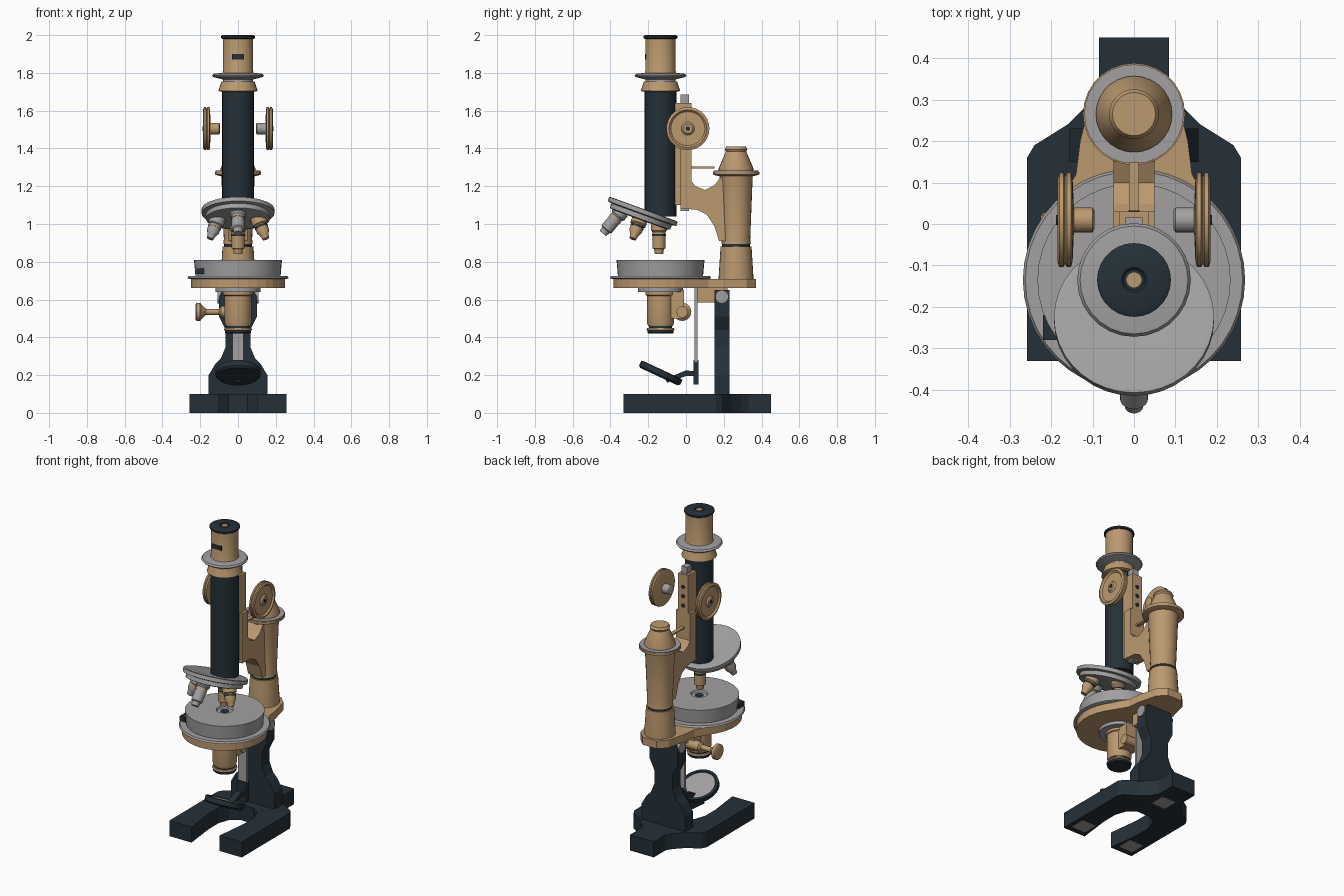
import bpy, bmesh
from math import pi, sin, cos, radians
from mathutils import Vector, Matrix

cube = bpy.data.objects.get("Cube")
if cube:
    bpy.data.objects.remove(cube, do_unlink=True)


def material(name, colour):
    mat = bpy.data.materials.new(name)
    mat.use_nodes = True
    mat.diffuse_color = (*colour, 1)
    mat.node_tree.nodes["Principled BSDF"].inputs["Base Color"].default_value = (*colour, 1)
    return mat


BRASS = material("brass", (0.5, 0.32, 0.16))
DARK = material("dark enamel", (0.018, 0.03, 0.04))
STEEL = material("grey steel", (0.36, 0.35, 0.35))
DOWN = Vector((0, 0, -1))
UP = Vector((0, 0, 1))
TUBE_Y = -0.135
PILLAR_Y = 0.265


def finish(name, bm, mat, smooth=False):
    bmesh.ops.recalc_face_normals(bm, faces=bm.faces)
    mesh = bpy.data.meshes.new(name)
    bm.to_mesh(mesh)
    bm.free()
    mesh.materials.append(mat)
    obj = bpy.data.objects.new(name, mesh)
    bpy.context.collection.objects.link(obj)
    if smooth:
        bpy.ops.object.select_all(action='DESELECT')
        obj.select_set(True)
        bpy.context.view_layer.objects.active = obj
        bpy.ops.object.shade_smooth_by_angle(angle=radians(35))
    return obj


def lathe(name, mat, profile, origin=(0, 0, 0), axis=UP, sides=28):
    """Spin (radius, height) points around an axis, closing both ends."""
    turn = Matrix.Translation(origin) @ UP.rotation_difference(Vector(axis)).to_matrix().to_4x4()
    bm = bmesh.new()
    rings = []
    for r, h in profile:
        rings.append([bm.verts.new(turn @ Vector((r * cos(2 * pi * i / sides),
                                                  r * sin(2 * pi * i / sides), h)))
                      for i in range(sides)])
    for low, high in zip(rings, rings[1:]):
        for i in range(sides):
            j = (i + 1) % sides
            bm.faces.new((low[i], low[j], high[j], high[i]))
    bm.faces.new(rings[0])
    bm.faces.new(rings[-1])
    return finish(name, bm, mat, True)


def prism(name, mat, points, axis, lo, hi):
    """Extrude a flat outline along x, y or z."""
    k = "xyz".index(axis)
    bm = bmesh.new()
    verts = []
    for p in points:
        co = list(p)
        co.insert(k, lo)
        verts.append(bm.verts.new(co))
    face = bm.faces.new(verts)
    new = bmesh.ops.extrude_face_region(bm, geom=[face])["geom"]
    shift = Vector((0, 0, 0))
    shift[k] = hi - lo
    bmesh.ops.translate(bm, vec=shift, verts=[v for v in new if isinstance(v, bmesh.types.BMVert)])
    return finish(name, bm, mat)


def box(name, mat, x, y, z):
    return prism(name, mat, [(x[0], y[0]), (x[1], y[0]), (x[1], y[1]), (x[0], y[1])], "z", *z)


def mirrored(half):
    return half + [(-x, y) for x, y in reversed(half)]


# Horseshoe base with foot pads
outline = [(0.1, -0.33), (0.258, -0.33), (0.258, 0.16), (0.24, 0.19), (0.16, 0.24),
           (0.11, 0.29), (0.085, 0.33), (0.085, 0.45)]
slot = [(0.05, 0.09), (0.1, 0.05), (0.125, -0.02), (0.125, -0.12)]
prism("base", DARK, mirrored(slot + outline), "z", 0, 0.1)
for name, x, y in (("left_pad", 0.18, -0.24), ("right_pad", -0.18, -0.24), ("back_pad", 0, 0.27)):
    box(name, STEEL, (x - 0.05, x + 0.05), (y - 0.05, y + 0.05), (-0.001, 0.004))

# Upright column with hinge
column = [(0.155, 0.1), (0.155, 0.2), (0.12, 0.26), (0.09, 0.29), (0.065, 0.35),
          (0.065, 0.44), (0.1, 0.51), (0.1, 0.62), (0.08, 0.65)]
prism("column", DARK, mirrored(column), "y", 0.15, 0.23)
lathe("hinge_pin", STEEL, [(0.035, -0.108), (0.035, 0.108)], (0, 0.19, 0.615), (1, 0, 0))
box("hinge_block", BRASS, (-0.06, 0.06), (0.06, 0.22), (0.585, 0.67))

# Mirror with its hanging bar
box("mirror_bar", STEEL, (-0.03, 0.03), (0.045, 0.06), (0.27, 0.66))
box("mirror_bar_end", DARK, (-0.03, 0.03), (0.04, 0.067), (0.15, 0.28))
tilt = Vector((0, 0.42, 0.9)).normalized()
lathe("mirror", DARK, [(0.11, -0.02), (0.12, -0.01), (0.12, 0.018), (0.105, 0.02), (0.1, 0.012)],
      (0, TUBE_Y, 0.21), tilt)
lathe("mirror_glass", STEEL, [(0.1, 0.012), (0.1, 0.014)], (0, TUBE_Y, 0.21), tilt)
prism("mirror_arm", DARK, [(-0.11, 0.18), (-0.1, 0.16), (0, 0.195), (0.045, 0.195),
                           (0.045, 0.22), (0, 0.225)], "x", -0.02, 0.02)

# Stage
stage = [(0.25 * sin(a), TUBE_Y - 0.25 * cos(a))
         for a in (radians(d) for d in range(0, 121, 12))]
tail = [(0.14, 0.12), (0.13, 0.2), (0.1, 0.32), (0.05, 0.37)]
prism("stage_plate", BRASS, [(-x, y) for x, y in reversed(stage[1:] + tail)] + stage + tail,
      "z", 0.66, 0.71)
lathe("stage_ring", STEEL, [(0.255, 0.708), (0.268, 0.713), (0.262, 0.724), (0.23, 0.724)],
      (0, TUBE_Y, 0), sides=40)
lathe("stage_disc", STEEL, [(0.225, 0.72), (0.233, 0.81), (0.05, 0.81), (0.045, 0.8)],
      (0, TUBE_Y, 0), sides=40)
lathe("stage_opening", DARK, [(0.025, 0.799), (0.025, 0.803)], (0, TUBE_Y, 0))
box("stage_clamp", DARK, (-0.22, -0.18), (-0.28, -0.22), (0.735, 0.765))

# Condenser below the stage
lathe("condenser_mount", STEEL, [(0.12, 0.64), (0.12, 0.662)], (0, TUBE_Y, 0))
lathe("condenser", BRASS, [(0.066, 0.46), (0.072, 0.48), (0.072, 0.62), (0.08, 0.625), (0.08, 0.645)],
      (0, TUBE_Y, 0))
lathe("condenser_neck", DARK, [(0.062, 0.445), (0.062, 0.462)], (0, TUBE_Y, 0))
lathe("condenser_lip", BRASS, [(0.068, 0.435), (0.074, 0.44), (0.07, 0.45)], (0, TUBE_Y, 0))
lathe("condenser_rim", DARK, [(0.065, 0.42), (0.07, 0.425), (0.07, 0.436)], (0, TUBE_Y, 0))
box("condenser_bracket", BRASS, (-0.05, 0.05), (-0.08, -0.01), (0.5, 0.65))
lathe("condenser_knob", BRASS, [(0.04, -0.225), (0.048, -0.22), (0.048, -0.2), (0.035, -0.19),
                                (0.016, -0.17), (0.016, -0.1), (0.03, -0.09), (0.03, 0.06)],
      (0, -0.02, 0.535), (1, 0, 0))

# Rear pillar
lathe("pillar_foot", BRASS, [(0.092, 0.7), (0.092, 0.72), (0.082, 0.88)], (0, PILLAR_Y, 0))
lathe("pillar_groove", DARK, [(0.074, 0.87), (0.074, 0.905)], (0, PILLAR_Y, 0))
lathe("pillar", BRASS, [(0.078, 0.895), (0.075, 0.92), (0.088, 1.25), (0.092, 1.265)], (0, PILLAR_Y, 0))
lathe("pillar_flange", BRASS, [(0.1, 1.255), (0.123, 1.262), (0.123, 1.276)], (0, PILLAR_Y, 0))
lathe("pillar_washer", STEEL, [(0.12, 1.275), (0.12, 1.283)], (0, PILLAR_Y, 0))
lathe("pillar_cap", BRASS, [(0.092, 1.28), (0.092, 1.295), (0.06, 1.37), (0.054, 1.385),
                            (0.06, 1.395), (0.052, 1.41)], (0, PILLAR_Y, 0))

# Curved arm and slide
arm = [(0, 1.08), (0.06, 1.075), (0.11, 1.05), (0.15, 0.99), (0.175, 0.91), (0.26, 0.91),
       (0.26, 1.25), (0.185, 1.25), (0.15, 1.205), (0.1, 1.18), (0.05, 1.2), (0.02, 1.24)]
prism("arm", BRASS, arm, "x", -0.05, 0.05)
box("slide_housing", BRASS, (-0.05, 0.05), (-0.03, 0.03), (1.08, 1.4))
box("slide", BRASS, (-0.035, 0.035), (-0.075, 0.03), (1.1, 1.64))
box("rack", STEEL, (-0.02, 0.02), (-0.03, 0.016), (1.07, 1.685))
box("slide_stop", BRASS, (-0.012, 0.012), (0.02, 0.15), (1.295, 1.305))
for i in range(3):
    lathe(f"slide_screw_{i + 1}", DARK, [(0.013, 0), (0.013, 0.004)],
          (0, 0.029, 1.44 + 0.06 * i), (0, 1, 0), 12)

# Focus knobs
for side, sign, hub in (("left", 1, STEEL), ("right", -1, BRASS)):
    place = (0, 0.01, 1.505)
    lathe(side + "_focus_hub", hub, [(0.022, 0.095), (0.03, 0.1), (0.03, 0.15)], place, (sign, 0, 0))
    lathe(side + "_focus_knob", BRASS,
          [(0.03, 0.145), (0.1, 0.148), (0.114, 0.152), (0.114, 0.162), (0.106, 0.166),
           (0.114, 0.17), (0.114, 0.18), (0.1, 0.185), (0.09, 0.175), (0.035, 0.175),
           (0.025, 0.185)], place, (sign, 0, 0))
    lathe(side + "_knob_screw", DARK, [(0.012, 0.18), (0.012, 0.188)], place, (sign, 0, 0), 12)

# Body tube and eyepiece
for name, mat, profile in (
        ("body_tube", DARK, [(0.084, 1.04), (0.084, 1.71)]),
        ("tube_collar", BRASS, [(0.088, 1.7), (0.104, 1.705), (0.088, 1.755)]),
        ("draw_tube", STEEL, [(0.08, 1.75), (0.08, 1.765), (0.1, 1.77), (0.132, 1.778),
                              (0.137, 1.785), (0.13, 1.795), (0.085, 1.8)]),
        ("eyepiece", BRASS, [(0.085, 1.795), (0.08, 1.81), (0.08, 1.985)]),
        ("eyepiece_cap", DARK, [(0.083, 1.98), (0.089, 1.985), (0.089, 1.995), (0.08, 2.0),
                                (0.03, 2.0), (0.025, 1.994)]),
        ("eyepiece_lens", BRASS, [(0.018, 1.994), (0.018, 1.997)])):
    lathe(name, mat, profile, (0, TUBE_Y, 0))
box("eyepiece_plate", DARK, (-0.032, 0.032), (TUBE_Y - 0.083, TUBE_Y - 0.076), (1.872, 1.9))

# Tilted nosepiece
lean = radians(20)
normal = Vector((0, sin(lean), cos(lean)))
centre = Vector((0, -0.228, 1.07))
lathe("nosepiece", STEEL, [(0.15, -0.05), (0.17, -0.045), (0.17, -0.02), (0.193, -0.015),
                           (0.193, 0.008), (0.18, 0.01), (0.06, -0.008)], centre, normal, 36)

# Objectives flaring out around the nosepiece axis
across = Vector((1, 0, 0))
along = normal.cross(across)
short = [(0.042, 0), (0.042, 0.04), (0.034, 0.045), (0.034, 0.08), (0.022, 0.105), (0.018, 0.125)]
long = [(0.042, 0), (0.042, 0.03), (0.034, 0.04), (0.034, 0.125), (0.026, 0.13), (0.022, 0.155)]
for name, out, mat, profile in (("back", along, BRASS, long), ("left", across, BRASS, short),
                                ("right", -across, STEEL, short), ("front", -along, STEEL, long)):
    aim = -normal * cos(lean) + out * sin(lean)
    root = centre + out * 0.105 - normal * 0.04
    lathe(name + "_objective", mat, profile, root, aim, 20)
    lathe(name + "_objective_band", BRASS if mat == STEEL else DARK,
          [(0.036, 0.05), (0.036, 0.06)], root, aim, 20)
